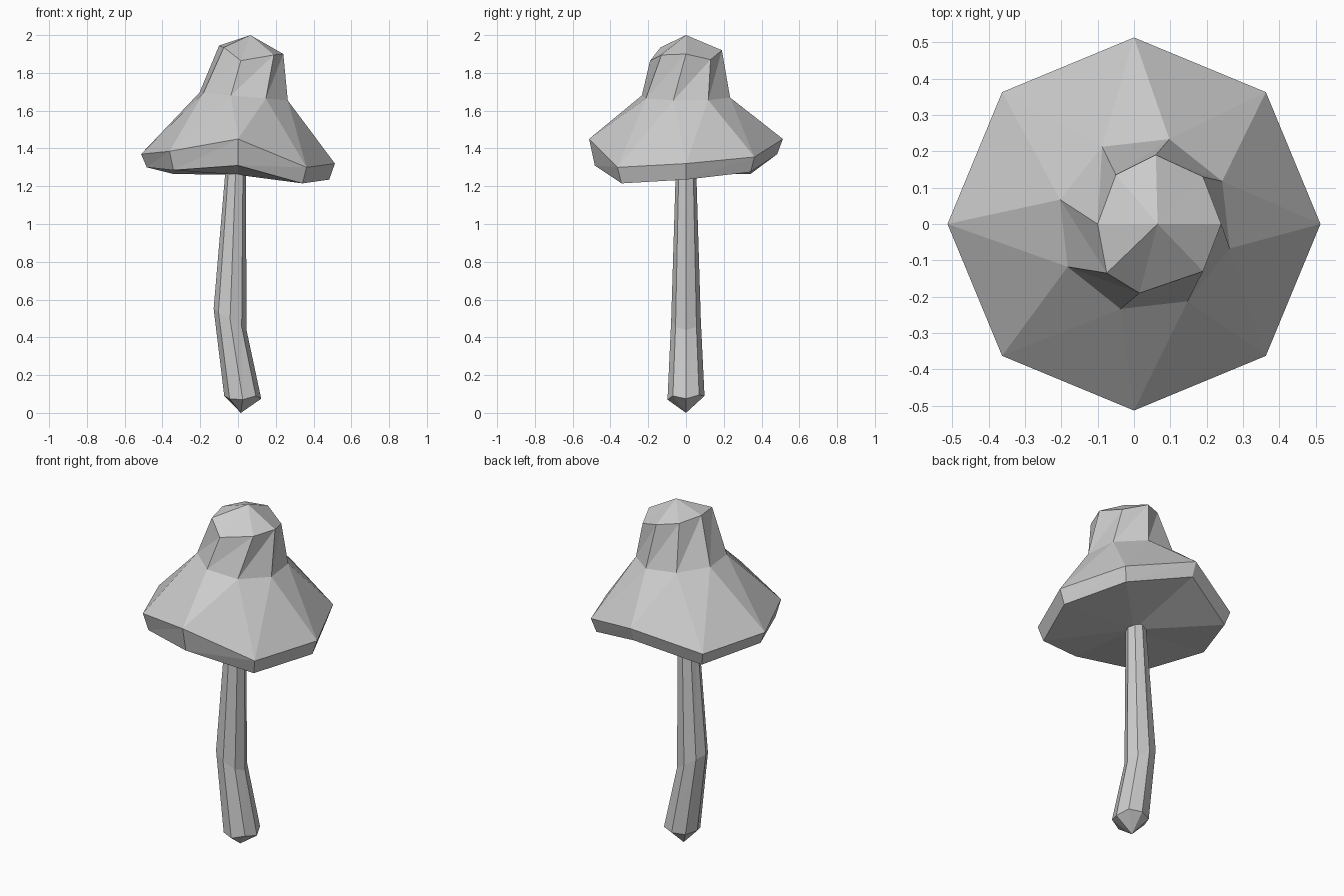
import bpy
from math import cos, sin, tau

if "Cube" in bpy.data.objects:
    bpy.data.objects.remove(bpy.data.objects["Cube"])


def ring(cx, r, heights, turn=0.0):
    """Eight-sided ring with one height per corner, starting at +x."""
    return [(cx + r * cos(tau * i / 8 + turn), r * sin(tau * i / 8 + turn), h)
            for i, h in enumerate(heights)]


def loft(name, bottom, rings, top):
    """Skin the rings and close both ends with a fan to a point."""
    verts = [bottom] + [p for r in rings for p in r] + [top]
    last = len(verts) - 1
    faces = []
    for i in range(8):
        j = (i + 1) % 8
        faces.append((0, 1 + j, 1 + i))
        for k in range(len(rings) - 1):
            a, b = 1 + 8 * k, 9 + 8 * k
            faces += [(a + i, a + j, b + j), (a + i, b + j, b + i)]
        e = 1 + 8 * (len(rings) - 1)
        faces.append((e + i, e + j, last))
    mesh = bpy.data.meshes.new(name)
    mesh.from_pydata(verts, [], faces)
    mesh.update()
    obj = bpy.data.objects.new(name, mesh)
    bpy.context.collection.objects.link(obj)
    return obj


# Cap: wavy rim, twisted shoulder, uneven crown
under = ring(0, 0.483, [1.235, 1.275, 1.37, 1.265, 1.30, 1.285, 1.31, 1.215])
rim = ring(0, 0.513, [1.32, 1.355, 1.45, 1.34, 1.37, 1.385, 1.45, 1.30])
shoulder = [(x, y, 1.675 - 0.09 * (x - 0.03))
            for x, y, _ in ring(0.03, 0.243, [0] * 8, -0.28)]
crown = [(0.24, 0, 1.90), (0.19, 0.13, 1.87), (0.06, 0.19, 1.92), (-0.05, 0.135, 1.935),
         (-0.10, 0, 1.945), (-0.075, -0.135, 1.935), (0.015, -0.19, 1.865), (0.19, -0.13, 1.895)]
loft("mushroom_cap", (0, 0, 1.26), [under, rim, shoulder, crown], (0.065, 0, 2.0))

# Stem: bent, tapering, with a tilted ring at the bend
foot = ring(0.025, 0.098, [0.075, 0.095, 0.09, 0.085, 0.09, 0.075, 0.07, 0.09])
bend = [(x, y, 0.495 - 0.65 * (x + 0.042)) for x, y, _ in ring(-0.042, 0.087, [0] * 8)]
bend = [(x, y * 0.9, z) for x, y, z in bend]
neck = ring(-0.012, 0.054, [1.29] * 8)
loft("mushroom_stem", (0.015, 0, 0), [foot, bend, neck], (-0.012, 0, 1.31))
